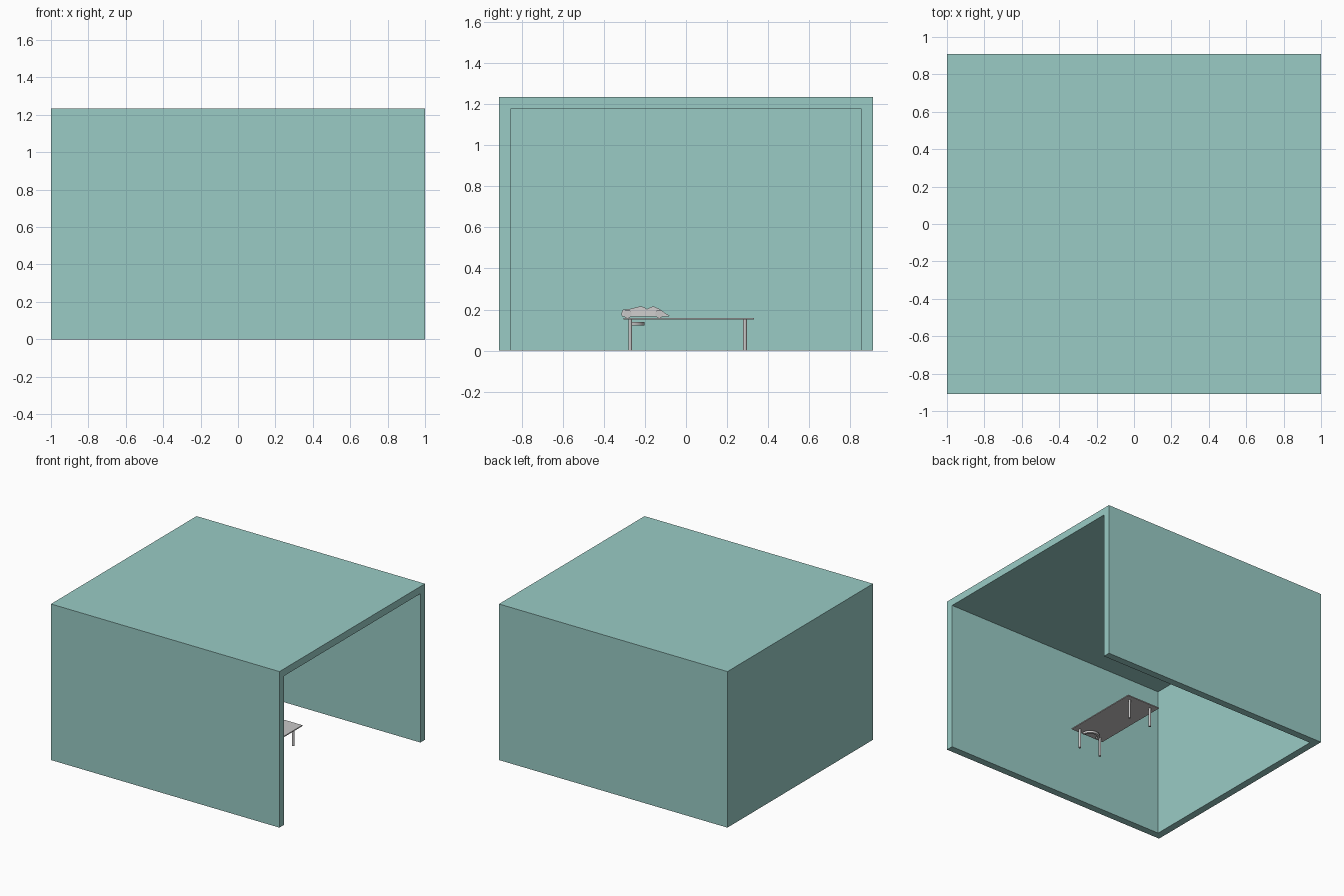
import bpy
import bmesh
import math
from mathutils import Matrix

if "Cube" in bpy.data.objects:
    bpy.data.objects.remove(bpy.data.objects["Cube"])


def material(name, rgb):
    mat = bpy.data.materials.new(name)
    mat.use_nodes = True
    mat.diffuse_color = (*rgb, 1)
    mat.node_tree.nodes["Principled BSDF"].inputs["Base Color"].default_value = (*rgb, 1)
    return mat


TEAL = material("pale teal", (0.32, 0.60, 0.56))
GREY = material("light grey", (0.58, 0.57, 0.57))


def finish(name, bm, mat, smooth=False):
    bmesh.ops.recalc_face_normals(bm, faces=bm.faces)
    mesh = bpy.data.meshes.new(name)
    bm.to_mesh(mesh)
    bm.free()
    mesh.materials.append(mat)
    obj = bpy.data.objects.new(name, mesh)
    bpy.context.collection.objects.link(obj)
    if smooth:
        bpy.ops.object.select_all(action='DESELECT')
        obj.select_set(True)
        bpy.context.view_layer.objects.active = obj
        bpy.ops.object.shade_smooth_by_angle()
    return obj


def prism(name, points, offset, mat, smooth=False):
    """Closed outline of 3D points, extruded along offset."""
    bm = bmesh.new()
    face = bm.faces.new([bm.verts.new(p) for p in points])
    moved = bmesh.ops.extrude_face_region(bm, geom=[face])["geom"]
    verts = [v for v in moved if isinstance(v, bmesh.types.BMVert)]
    bmesh.ops.translate(bm, verts=verts, vec=offset)
    return finish(name, bm, mat, smooth)


def box(name, x0, x1, y0, y1, z0, z1, mat):
    outline = [(x0, y0, z0), (x1, y0, z0), (x1, y1, z0), (x0, y1, z0)]
    return prism(name, outline, (0, 0, z1 - z0), mat)


def cylinder(name, centre, radius, depth, axis, mat, sides=20):
    bm = bmesh.new()
    turn = Matrix.Rotation(math.pi / 2, 4, 'Y') if axis == 'X' else Matrix()
    bmesh.ops.create_cone(bm, cap_ends=True, segments=sides, radius1=radius, radius2=radius,
                          depth=depth, matrix=Matrix.Translation(centre) @ turn)
    return finish(name, bm, mat, True)


# Room shell: open underneath and on the +x side
W, D, H, T = 1.0, 0.91, 1.235, 0.057
room = box("room_shell", -W, W, -D, D, 0, H, TEAL)
bm = bmesh.new()
bm.from_mesh(room.data)
opening = [f for f in bm.faces if f.normal.x > 0.9 or f.normal.z < -0.9]
bmesh.ops.delete(bm, geom=opening, context='FACES')
bm.to_mesh(room.data)
bm.free()
shell = room.modifiers.new("wall_thickness", 'SOLIDIFY')
shell.thickness = T
shell.offset = -1
shell.use_even_offset = True

# Table
MID = 0.187
box("table_top", 0.042, 0.332, -0.305, 0.33, 0.151, 0.159, GREY)
for end, y in (("front", -0.272), ("back", 0.287)):
    for side, x in (("right", 0.093), ("left", 0.283)):
        cylinder(f"table_leg_{end}_{side}", (x, y, 0.0765), 0.009, 0.153, 'Z', GREY)

# Curved band under the front edge
arc = [math.pi * i / 16 for i in range(17)]
ring = [(MID + 0.068 * math.cos(a), -0.27 + 0.068 * math.sin(a), 0.123) for a in arc]
ring += [(MID + 0.05 * math.cos(a), -0.27 + 0.05 * math.sin(a), 0.123) for a in reversed(arc)]
prism("under_table_band", ring, (0, 0, 0.017), GREY, True)

# Small open car on the table, nose towards +y
HALF = 0.05
profile = [(-0.312, 0.167), (-0.315, 0.18), (-0.308, 0.199), (-0.27, 0.204), (-0.222, 0.216),
           (-0.205, 0.212), (-0.19, 0.202), (-0.175, 0.211), (-0.158, 0.216), (-0.13, 0.203),
           (-0.10, 0.182), (-0.08, 0.169), (-0.09, 0.165)]
body = prism("car_body", [(MID - HALF, y, z) for y, z in profile], (2 * HALF, 0, 0), GREY, True)
for v in body.data.vertices:
    taper = 1 - 6 * max(0, v.co.z - 0.19)
    v.co.x = MID + (v.co.x - MID) * taper
for end, y in (("rear", -0.285), ("front", -0.13)):
    for side, s in (("right", -1), ("left", 1)):
        cylinder(f"car_wheel_{end}_{side}", (MID + s * 0.046, y, 0.179), 0.02, 0.018, 'X', GREY)
        cylinder(f"car_hub_{end}_{side}", (MID + s * 0.055, y, 0.179), 0.011, 0.005, 'X', GREY, 10)
